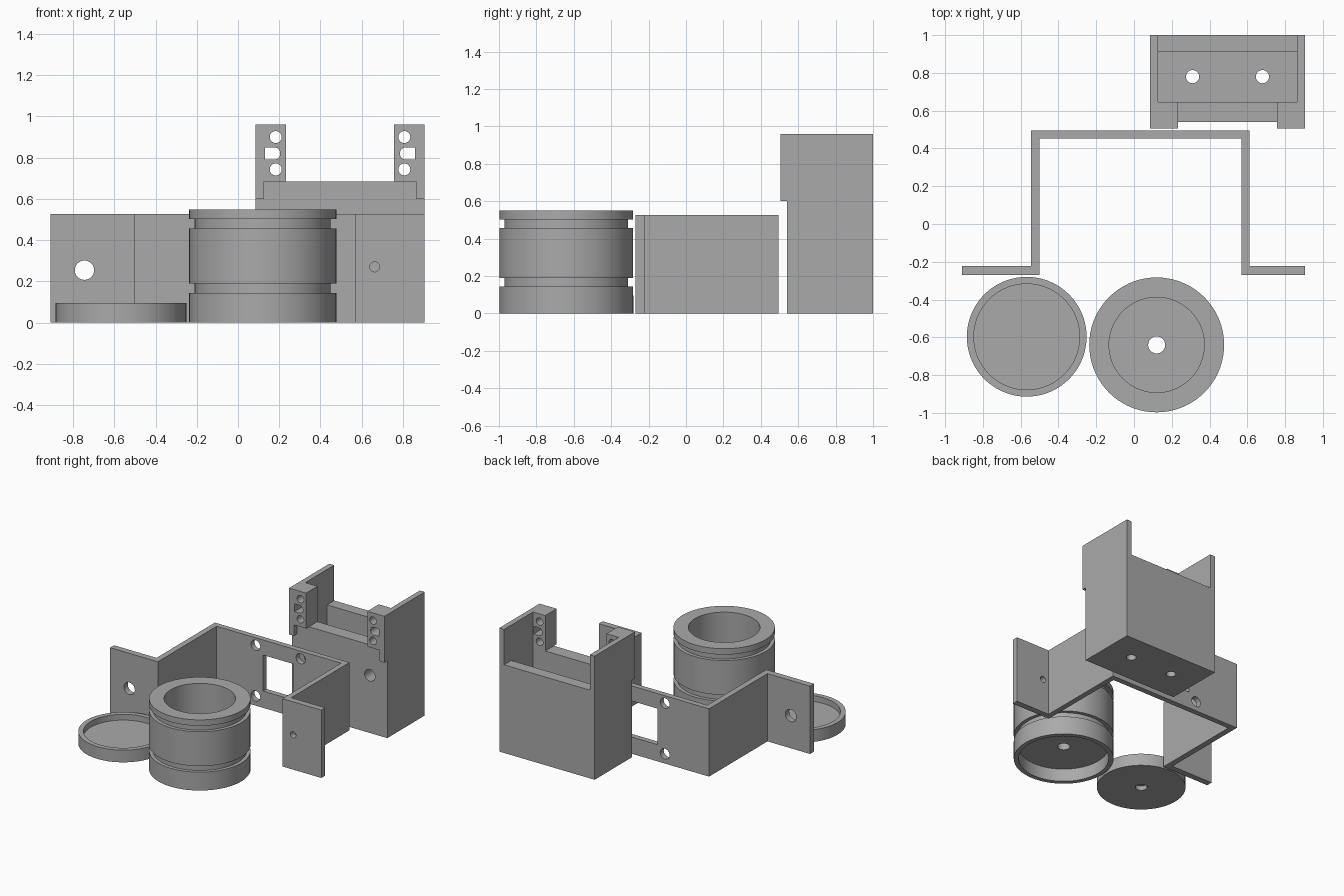
import bpy, bmesh, math

if "Cube" in bpy.data.objects:
    bpy.data.objects.remove(bpy.data.objects["Cube"])

grey = bpy.data.materials.new("plain grey")
grey.diffuse_color = (0.4, 0.4, 0.4, 1)
grey.use_nodes = True
grey.node_tree.nodes["Principled BSDF"].inputs["Base Color"].default_value = grey.diffuse_color


def finish(name, bm):
    bmesh.ops.recalc_face_normals(bm, faces=bm.faces)
    me = bpy.data.meshes.new(name)
    bm.to_mesh(me)
    bm.free()
    me.materials.append(grey)
    ob = bpy.data.objects.new(name, me)
    bpy.context.collection.objects.link(ob)
    return ob


def prism(name, pts, lo, hi, axis):
    """Extrude a 2D outline from lo to hi along the given axis."""
    def place(p, q, d):
        return {"x": (d, p, q), "y": (p, d, q), "z": (p, q, d)}[axis]
    bm = bmesh.new()
    a = [bm.verts.new(place(p, q, lo)) for p, q in pts]
    b = [bm.verts.new(place(p, q, hi)) for p, q in pts]
    bm.faces.new(a)
    bm.faces.new(b[::-1])
    for i in range(len(pts)):
        j = (i + 1) % len(pts)
        bm.faces.new((a[i], a[j], b[j], b[i]))
    return finish(name, bm)


def block(x0, x1, y0, y1, z0, z1):
    return prism("cutter", [(x0, y0), (x1, y0), (x1, y1), (x0, y1)], z0, z1, "z")


def rod(p, q, r, lo, hi, axis, n=32):
    pts = [(p + r * math.cos(2 * math.pi * i / n), q + r * math.sin(2 * math.pi * i / n))
           for i in range(n)]
    return prism("cutter", pts, lo, hi, axis)


def lathe(name, profile, cx, cy, n=72):
    """Revolve an (r, z) profile; its ends lie on the axis or it is a closed ring."""
    bm = bmesh.new()
    rings = []
    for r, z in profile:
        if r == 0:
            rings.append([bm.verts.new((cx, cy, z))] * n)
        else:
            rings.append([bm.verts.new((cx + r * math.cos(2 * math.pi * i / n),
                                        cy + r * math.sin(2 * math.pi * i / n), z))
                          for i in range(n)])
    for k in range(len(rings)):
        a, b = rings[k], rings[(k + 1) % len(rings)]
        for i in range(n):
            j = (i + 1) % n
            vs = list(dict.fromkeys((a[i], a[j], b[j], b[i])))
            if len(vs) > 2:
                bm.faces.new(vs)
    return finish(name, bm)


def cut(ob, *cutters):
    for c in cutters:
        m = ob.modifiers.new("cut", "BOOLEAN")
        m.operation, m.solver, m.object = "DIFFERENCE", "EXACT", c
        bpy.context.view_layer.objects.active = ob
        bpy.ops.object.modifier_apply(modifier=m.name)
        bpy.data.objects.remove(c)


def smooth(ob):
    bpy.ops.object.select_all(action="DESELECT")
    ob.select_set(True)
    bpy.context.view_layer.objects.active = ob
    bpy.ops.object.shade_smooth_by_angle(angle=math.radians(30))


# U-shaped bracket with two flanges
bracket = prism("bracket", [
    (-0.91, -0.27), (-0.50, -0.27), (-0.50, 0.452), (0.57, 0.452), (0.57, -0.27), (0.905, -0.27),
    (0.905, -0.222), (0.612, -0.222), (0.612, 0.495), (-0.545, 0.495), (-0.545, -0.222),
    (-0.91, -0.222)], 0, 0.527, "z")
cut(bracket,
    rod(-0.745, 0.254, 0.047, -0.4, -0.1, "y"),
    rod(0.663, 0.27, 0.024, -0.4, -0.1, "y"),
    block(-0.10, 0.16, 0.4, 0.6, 0.13, 0.41))
for x in (-0.165, 0.222):
    for z in (0.075, 0.468):
        cut(bracket, rod(x, z, 0.04, 0.4, 0.6, "y"))
smooth(bracket)

# Open holder box with raised sides and drilled posts
MID = 0.495
holder = prism("holder_box", [(0.54, 0), (1, 0), (1, 0.96), (0.505, 0.96), (0.505, 0.6), (0.54, 0.6)],
               0.085, 0.905, "x")
cut(holder,
    block(0.127, 0.863, 0.4, 0.54, 0.5, 0.685),      # step under the posts
    block(0.127, 0.863, 0.645, 0.912, 0.05, 1.1),    # inner cavity
    block(0.127, 0.863, 0.8, 1.1, 0.685, 1.1),       # low back wall
    block(0.232, 0.758, 0.4, 0.75, 0.685, 1.1))      # low front wall
for s in (-1, 1):
    def mx(x):
        return MID + s * (MID - x)
    slot = [(mx(0.132), 0.79), (mx(0.132), 0.85)]
    slot += [(mx(0.175 + 0.03 * math.sin(t)), 0.82 + 0.03 * math.cos(t))
             for t in [math.pi * i / 12 for i in range(13)]]
    cut(holder,
        rod(mx(0.183), 0.90, 0.029, 0.4, 0.75, "y"),
        rod(mx(0.183), 0.743, 0.029, 0.4, 0.75, "y"),
        prism("cutter", slot, 0.4, 0.75, "y"),
        rod(mx(0.235), 0.448, 0.045, 0.4, 0.75, "y"),
        rod(mx(0.31), 0.78, 0.035, -0.1, 0.2, "z"))
smooth(holder)

# Grooved drum, hollow above and below a pierced plate
drum = lathe("drum", [
    (0.045, 0.10), (0.322, 0.10), (0.322, 0), (0.357, 0), (0.357, 0.143), (0.33, 0.143),
    (0.33, 0.19), (0.357, 0.19), (0.357, 0.457), (0.33, 0.457), (0.33, 0.503), (0.357, 0.503),
    (0.357, 0.549), (0.252, 0.549), (0.252, 0.15), (0.045, 0.15)], 0.12, -0.64)
smooth(drum)

# Shallow lid with a blind hole underneath
lid = lathe("lid", [
    (0, 0.035), (0.042, 0.035), (0.042, 0), (0.317, 0), (0.317, 0.095), (0.28, 0.095),
    (0.28, 0.05), (0, 0.05)], -0.568, -0.597)
smooth(lid)
